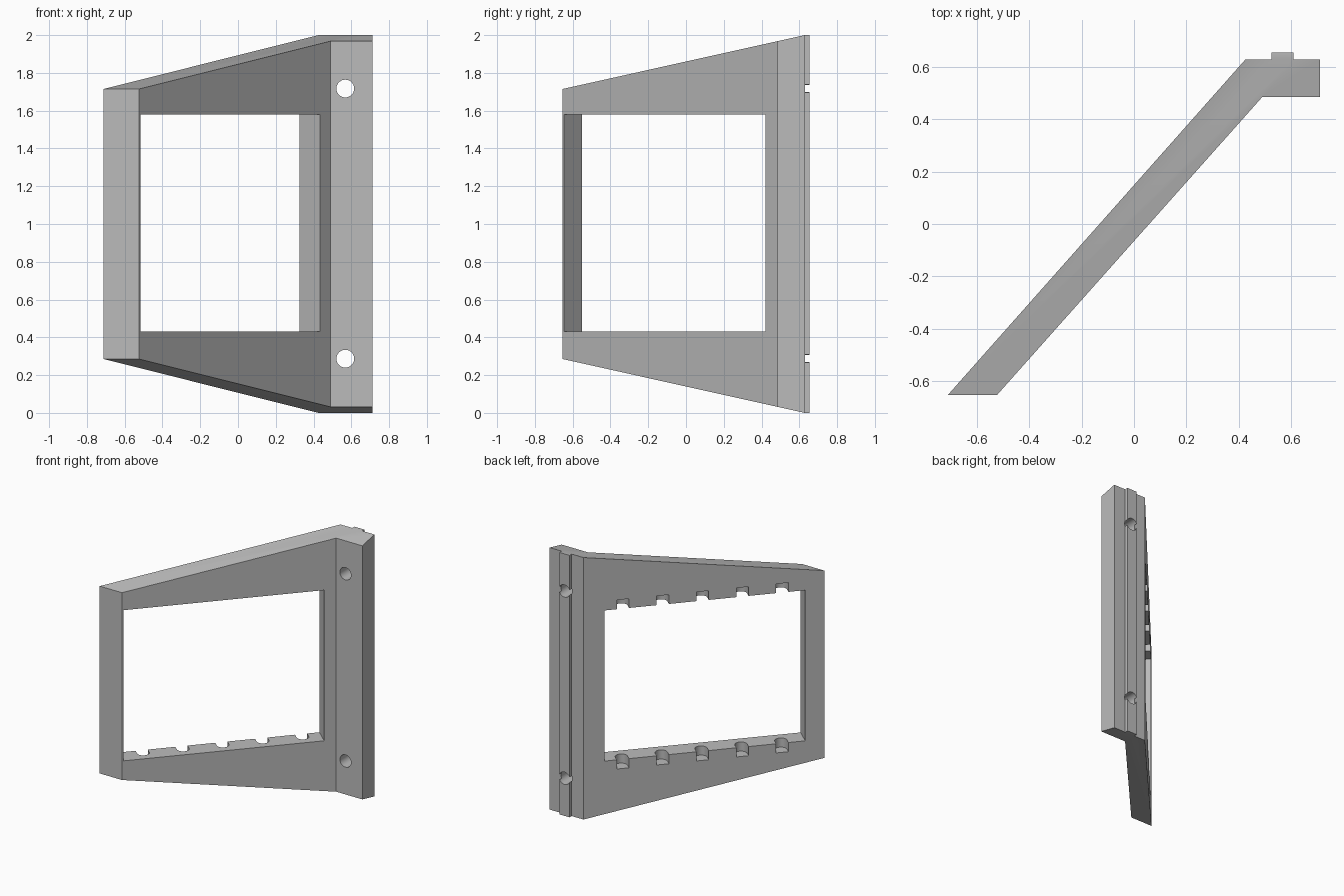
import bpy, bmesh, math
from mathutils import Vector, Matrix

cube = bpy.data.objects.get("Cube")
if cube:
    bpy.data.objects.remove(cube, do_unlink=True)

grey = bpy.data.materials.new("plain grey")
grey.use_nodes = True
grey.diffuse_color = (0.5, 0.5, 0.5, 1)
grey.node_tree.nodes["Principled BSDF"].inputs["Base Color"].default_value = (0.5, 0.5, 0.5, 1)


def finish(name, bm):
    bmesh.ops.recalc_face_normals(bm, faces=bm.faces)
    mesh = bpy.data.meshes.new(name)
    bm.to_mesh(mesh)
    bm.free()
    mesh.materials.append(grey)
    obj = bpy.data.objects.new(name, mesh)
    bpy.context.collection.objects.link(obj)
    return obj


def prism(bm, outline, caps, low, high):
    """Extrude a plan outline; low and high give the end heights of a point."""
    bottom = [bm.verts.new((p[0], p[1], low(p))) for p in outline]
    top = [bm.verts.new((p[0], p[1], high(p))) for p in outline]
    for cap in caps:
        bm.faces.new([bottom[i] for i in cap])
        bm.faces.new([top[i] for i in cap])
    n = len(outline)
    for i in range(n):
        j = (i + 1) % n
        bm.faces.new((bottom[i], bottom[j], top[j], top[i]))


# Bracket: slanted panel, mounting flange and locating ridge in one outline
FRONT, BACK, RIDGE = -0.653, 0.629, 0.655
plan = [(-0.711, FRONT), (-0.523, FRONT), (0.49, 0.485), (0.711, 0.485), (0.711, BACK),
        (0.61, BACK), (0.61, RIDGE), (0.525, RIDGE), (0.525, BACK), (0.426, BACK)]


def taper(p):
    return 0.285 * max(0, BACK - p[1]) / (BACK - FRONT)


bm = bmesh.new()
prism(bm, plan, [(0, 1, 2, 3, 4, 5, 8, 9), (5, 6, 7, 8)], taper, lambda p: 2 - taper(p))
bracket = finish("angled_bracket", bm)

# Panel coordinates: s along the front face, t through the thickness
along = (Vector(plan[2]) - Vector(plan[1])).normalized()
across = Vector((-along.y, along.x))
origin = Vector((-0.516, -0.645))
LENGTH, THICK = 1.427, 0.141


def on_panel(s, t):
    return origin + along * s + across * t


def cut_prisms(name, outlines, z0, z1):
    bm = bmesh.new()
    for o in outlines:
        prism(bm, o, [range(len(o))], lambda p: z0, lambda p: z1)
    return finish(name, bm)


# Window cutter
window = cut_prisms("window_cutter", [[on_panel(s, t) for s, t in
                    ((0, -0.1), (LENGTH, -0.1), (LENGTH, 0.3), (0, 0.3))]], 0.43, 1.58)

# Round-ended notches in the back edges above and below the window
R = 0.0435
notch_outlines = []
for i in range(5):
    s = 0.163 + 0.2835 * i
    arc = [math.pi + math.pi * k / 16 for k in range(17)]
    pts = [(s + R * math.cos(a), THICK - 0.043 + R * math.sin(a)) for a in arc]
    pts += [(s + R, THICK + 0.05), (s - R, THICK + 0.05)]
    notch_outlines.append([on_panel(*p) for p in pts])
notches = cut_prisms("notch_cutter", notch_outlines, 0.36, 1.65)

# Screw holes through flange and ridge
bm = bmesh.new()
for z in (0.287, 1.717):
    bmesh.ops.create_cone(bm, cap_ends=True, segments=40, radius1=0.047, radius2=0.047, depth=0.5,
                          matrix=Matrix.Translation((0.568, 0.57, z)) @ Matrix.Rotation(math.pi / 2, 4, 'X'))
holes = finish("screw_hole_cutter", bm)

# Apply the cuts
bpy.ops.object.select_all(action='DESELECT')
bpy.context.view_layer.objects.active = bracket
bracket.select_set(True)
for cutter in (window, notches, holes):
    cutter.hide_render = True
    mod = bracket.modifiers.new(cutter.name, 'BOOLEAN')
    mod.operation = 'DIFFERENCE'
    mod.solver = 'EXACT'
    mod.object = cutter
    bpy.ops.object.modifier_apply(modifier=mod.name)
    bpy.data.objects.remove(cutter, do_unlink=True)
bpy.ops.object.shade_smooth_by_angle(angle=math.radians(30))
